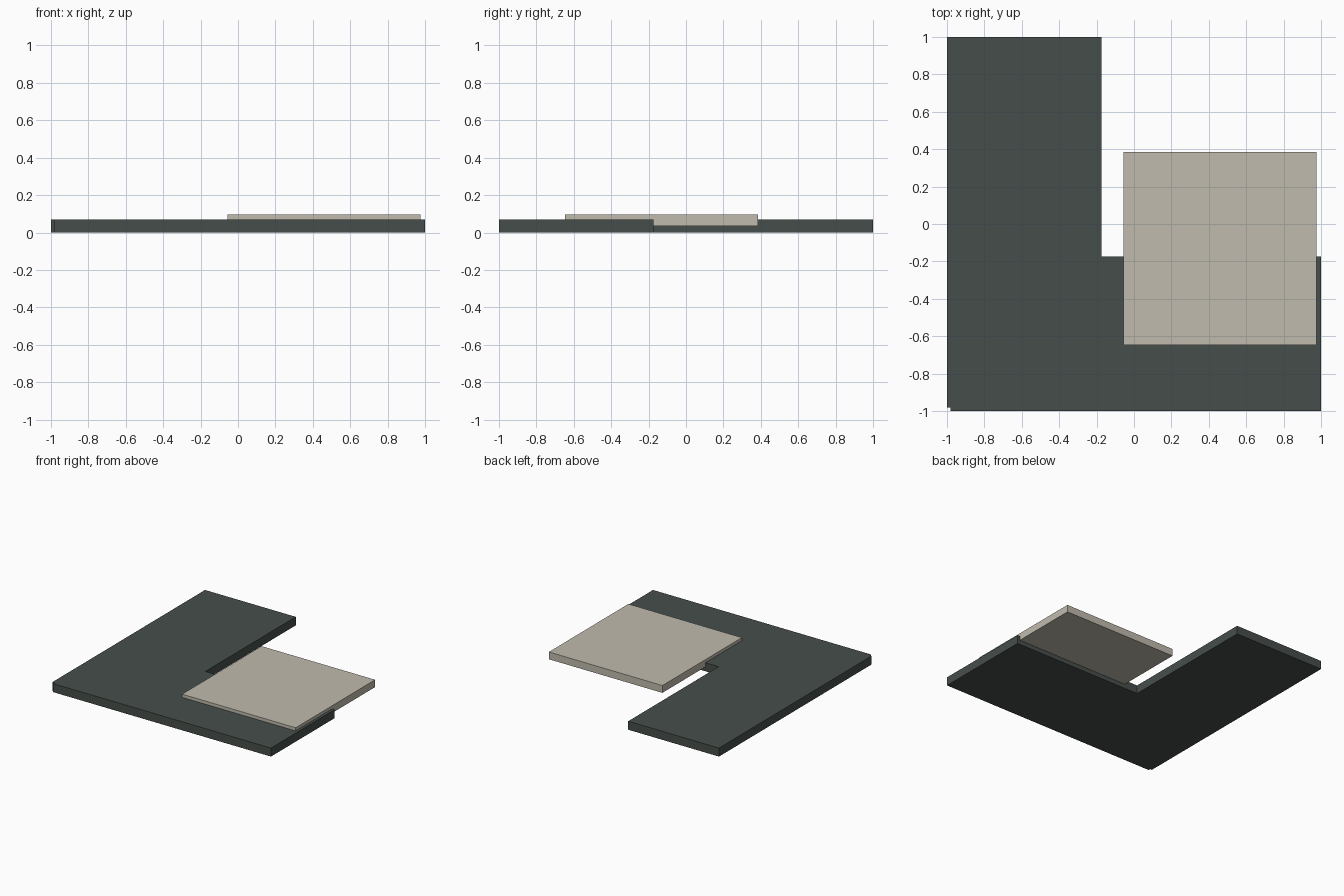
import bpy, bmesh

if "Cube" in bpy.data.objects:
    bpy.data.objects.remove(bpy.data.objects["Cube"])


def slab(name, outline, z0, z1, color):
    """Extrude a flat outline from z0 to z1."""
    bm = bmesh.new()
    face = bm.faces.new([bm.verts.new((x, y, z0)) for x, y in outline])
    ext = bmesh.ops.extrude_face_region(bm, geom=[face])
    top = [g for g in ext["geom"] if isinstance(g, bmesh.types.BMVert)]
    bmesh.ops.translate(bm, verts=top, vec=(0, 0, z1 - z0))
    bmesh.ops.recalc_face_normals(bm, faces=bm.faces)
    mesh = bpy.data.meshes.new(name)
    bm.to_mesh(mesh)
    bm.free()
    mat = bpy.data.materials.new(name + "_color")
    mat.diffuse_color = color
    mat.use_nodes = True
    mat.node_tree.nodes["Principled BSDF"].inputs["Base Color"].default_value = mat.diffuse_color
    mesh.materials.append(mat)
    obj = bpy.data.objects.new(name, mesh)
    bpy.context.collection.objects.link(obj)
    return obj


# L-shaped dark base with a tiny step at the outer corner
slab("l_shaped_base",
     [(-1, -0.982), (-0.982, -0.982), (-0.982, -1), (1, -1),
      (1, -0.173), (-0.175, -0.173), (-0.175, 1), (-1, 1)],
     0.0, 0.07, (0.061, 0.076, 0.069, 1))

# Pale square plate sunk partly into the short arm
slab("square_plate",
     [(-0.055, -0.647), (0.977, -0.647), (0.977, 0.385), (-0.055, 0.385)],
     0.036, 0.096, (0.527, 0.497, 0.423, 1))
